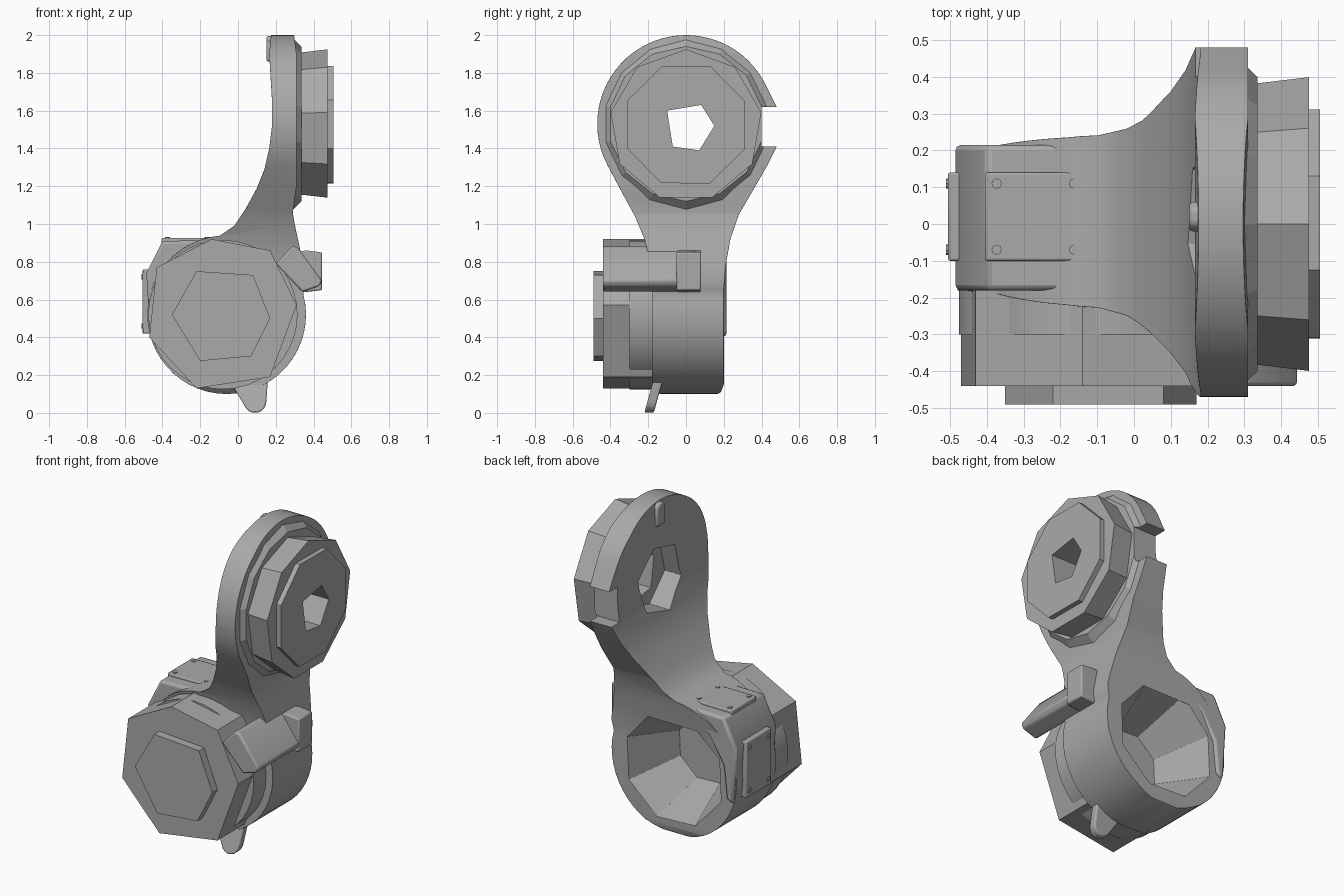
import bpy, bmesh
from math import cos, sin, pi, radians
from mathutils import Vector

if "Cube" in bpy.data.objects:
    bpy.data.objects.remove(bpy.data.objects["Cube"])

GREY = (0.40, 0.40, 0.40, 1)
metal = bpy.data.materials.new("plain_grey_metal")
metal.use_nodes = True
metal.diffuse_color = GREY
bsdf = next(n for n in metal.node_tree.nodes if n.type == 'BSDF_PRINCIPLED')
bsdf.inputs["Base Color"].default_value = GREY
bsdf.inputs["Roughness"].default_value = 0.6


def place(axis, u, v, d):
    """Profile point (u, v) at depth d along the given axis."""
    return {'x': (d, u, v), 'y': (u, d, v), 'z': (u, v, d)}[axis]


def loft(name, axis, rings, depths):
    """Solid through profiles with equal point counts, set at depths along an axis."""
    bm = bmesh.new()
    loops = [[bm.verts.new(place(axis, u, v, d)) for u, v in ring]
             for ring, d in zip(rings, depths)]
    bm.faces.new(loops[0])
    bm.faces.new(loops[-1])
    n = len(loops[0])
    for a, b in zip(loops, loops[1:]):
        for i in range(n):
            j = (i + 1) % n
            bm.faces.new((a[i], a[j], b[j], b[i]))
    bmesh.ops.recalc_face_normals(bm, faces=bm.faces)
    mesh = bpy.data.meshes.new(name)
    bm.to_mesh(mesh)
    bm.free()
    mesh.materials.append(metal)
    obj = bpy.data.objects.new(name, mesh)
    bpy.context.collection.objects.link(obj)
    return obj


def prism(name, axis, ring, start, end):
    return loft(name, axis, [ring, ring], [start, end])


def arc(cu, cv, r, start, end, steps):
    return [(cu + r * cos(radians(start + (end - start) * i / steps)),
             cv + r * sin(radians(start + (end - start) * i / steps)))
            for i in range(steps + 1)]


def ngon(cu, cv, r, n, turn=0):
    return arc(cu, cv, r, turn, turn + 360, n)[:-1]


def activate(obj):
    bpy.ops.object.select_all(action='DESELECT')
    obj.select_set(True)
    bpy.context.view_layer.objects.active = obj


def combine(obj, other, operation):
    """Apply a boolean and drop the helper."""
    activate(obj)
    mod = obj.modifiers.new("combine", 'BOOLEAN')
    mod.operation, mod.object, mod.solver = operation, other, 'EXACT'
    bpy.ops.object.modifier_apply(modifier=mod.name)
    bpy.data.objects.remove(other)


def finish(obj, bevel=0.0, angle=35):
    activate(obj)
    if bevel:
        mod = obj.modifiers.new("soft_edges", 'BEVEL')
        mod.width, mod.segments = bevel, 2
        mod.limit_method, mod.angle_limit = 'ANGLE', radians(40)
    bpy.ops.object.shade_smooth_by_angle(angle=radians(angle))


# Link body: front outline crossed with side outline
front_outline = (arc(-0.06, 0.52, 0.42, 95, 375, 40)
                 + [(0.36, 0.70), (0.33, 0.86), (0.30, 1.0), (0.29, 1.06), (0.31, 1.2),
                    (0.31, 1.9), (0.29, 2.05), (0.18, 2.05), (0.165, 1.9), (0.18, 1.65),
                    (0.18, 1.52), (0.165, 1.4), (0.14, 1.29), (0.10, 1.19), (0.04, 1.08),
                    (-0.02, 0.99)])
side_outline = (arc(0, 1.53, 0.47, 24, 208, 34)
                + [(-0.33, 1.15), (-0.27, 1.04), (-0.22, 0.92), (-0.19, 0.8), (-0.18, 0.65),
                   (-0.18, 0.14), (-0.13, 0.09), (0.15, 0.09), (0.185, 0.11), (0.2, 0.15),
                   (0.2, 0.65), (0.21, 0.78), (0.235, 0.92), (0.28, 1.05), (0.35, 1.17),
                   (0.43, 1.31), (0.48, 1.41), (0.40, 1.41), (0.40, 1.62), (0.48, 1.62)])
body = prism("link_body", 'y', front_outline, -0.6, 0.6)
combine(body, prism("side_cutter", 'x', side_outline, -0.8, 0.8), 'INTERSECT')

# Open socket in the back of the lower drum, and the hole behind the upper disc
socket = loft("socket_cutter", 'y', [ngon(-0.06, 0.5, 0.2, 8, 20), ngon(-0.06, 0.5, 0.34, 8, 20)],
              [-0.12, 0.21])
combine(body, socket, 'DIFFERENCE')
combine(body, prism("bore_cutter", 'x', ngon(0.0, 1.52, 0.21, 6, 15), 0.0, 0.6), 'DIFFERENCE')
finish(body, 0.012)

# Upper joint: flange, faceted drum and face plate with a five-sided bore
bore = [(-0.10, 1.6), (0.08, 1.63), (0.15, 1.52), (0.07, 1.39), (-0.07, 1.41)]
flange = loft("upper_flange", 'x', [ngon(0, 1.53, 0.46, 14, 13), ngon(0, 1.53, 0.41, 14, 13)],
              [0.285, 0.335])
notch = prism("notch_cutter", 'x', [(0.40, 1.41), (0.6, 1.41), (0.6, 1.62), (0.40, 1.62)], 0, 0.6)
combine(flange, notch, 'DIFFERENCE')
drum = loft("upper_drum", 'x', [ngon(0.0, 1.52, 0.385, 9, 10), ngon(0.0, 1.52, 0.405, 9, 10)],
            [0.31, 0.475])
plate = prism("upper_face_plate", 'x', ngon(-0.0, 1.525, 0.335, 8, 22), 0.44, 0.505)
for part in (flange, drum, plate):
    combine(part, prism("bore_cutter", 'x', bore, 0.1, 0.7), 'DIFFERENCE')
    finish(part, angle=15)

# Stop peg on top of the rim
peg = prism("top_stop_peg", 'x',
            [(-0.02, 1.86), (0.06, 1.86), (0.06, 1.97), (0.04, 1.995), (0.0, 1.995), (-0.02, 1.97)],
            0.15, 0.26)
finish(peg, 0.01)

# Lower joint: seven-sided housing with a six-sided cap
housing_ring = [(-0.14, 0.92), (0.17, 0.86), (0.31, 0.57), (0.17, 0.19),
                (-0.22, 0.13), (-0.47, 0.40), (-0.43, 0.77)]
finish(prism("lower_housing", 'y', housing_ring, -0.44, -0.125), angle=15)
cap_ring = [(-0.35, 0.52), (-0.22, 0.75), (0.08, 0.73), (0.17, 0.5), (0.07, 0.30), (-0.2, 0.275)]
finish(prism("lower_cap", 'y', cap_ring, -0.49, -0.43), angle=15)

# Rear collar carrying the housing into the round body
finish(prism("housing_collar", 'y', ngon(-0.08, 0.52, 0.395, 40), -0.3, -0.15))

# Terminal box on the upper left, kept clear of the socket
box_ring = [(-0.40, 0.91), (-0.06, 0.915), (-0.12, 0.85), (-0.30, 0.78), (-0.40, 0.62),
            (-0.42, 0.42), (-0.465, 0.40), (-0.485, 0.74)]
finish(prism("terminal_box", 'y', box_ring, -0.18, 0.215), 0.015)

# Covers with corner screws
cover = [(-0.405, -0.1), (-0.13, -0.1), (-0.13, 0.14), (-0.405, 0.14)]
finish(prism("top_cover", 'z', cover, 0.89, 0.925), 0.006)
side_cover = [(-0.1, 0.42), (0.14, 0.42), (0.14, 0.76), (-0.1, 0.76)]
finish(prism("side_cover", 'x', side_cover, -0.505, -0.44), 0.006)
for i, (a, b) in enumerate([(-1, -1), (1, -1), (-1, 1), (1, 1)]):
    prism(f"top_screw_{i}", 'z', ngon(-0.268 + a * 0.105, 0.02 + b * 0.09, 0.014, 8), 0.92, 0.93)
    prism(f"side_screw_{i}", 'x', ngon(0.02 + a * 0.09, 0.59 + b * 0.13, 0.014, 8), -0.51, -0.5)

# Cable bracket on the right: slanted arm and end block
arm_ring = [(0.20, 0.79), (0.29, 0.885), (0.32, 0.87), (0.445, 0.70), (0.43, 0.67), (0.34, 0.64)]
finish(prism("bracket_arm", 'y', arm_ring, -0.44, -0.04), 0.01)
block_ring = [(0.25, 0.66), (0.36, 0.64), (0.445, 0.65), (0.445, 0.85), (0.36, 0.86), (0.25, 0.84)]
finish(prism("bracket_block", 'y', block_ring, -0.05, 0.08), 0.008)

# Stop lug under the body, leaning forward toward its rounded tip
tip = [(0.16, 0.20), (-0.02, 0.13)] + arc(0.09, 0.06, 0.06, 200, 360, 8)
lug = prism("bottom_lug", 'y', tip, -0.165, -0.115)
for v in lug.data.vertices:
    v.co.y -= max(0, 0.2 - v.co.z) * 0.28
finish(lug, 0.008)
